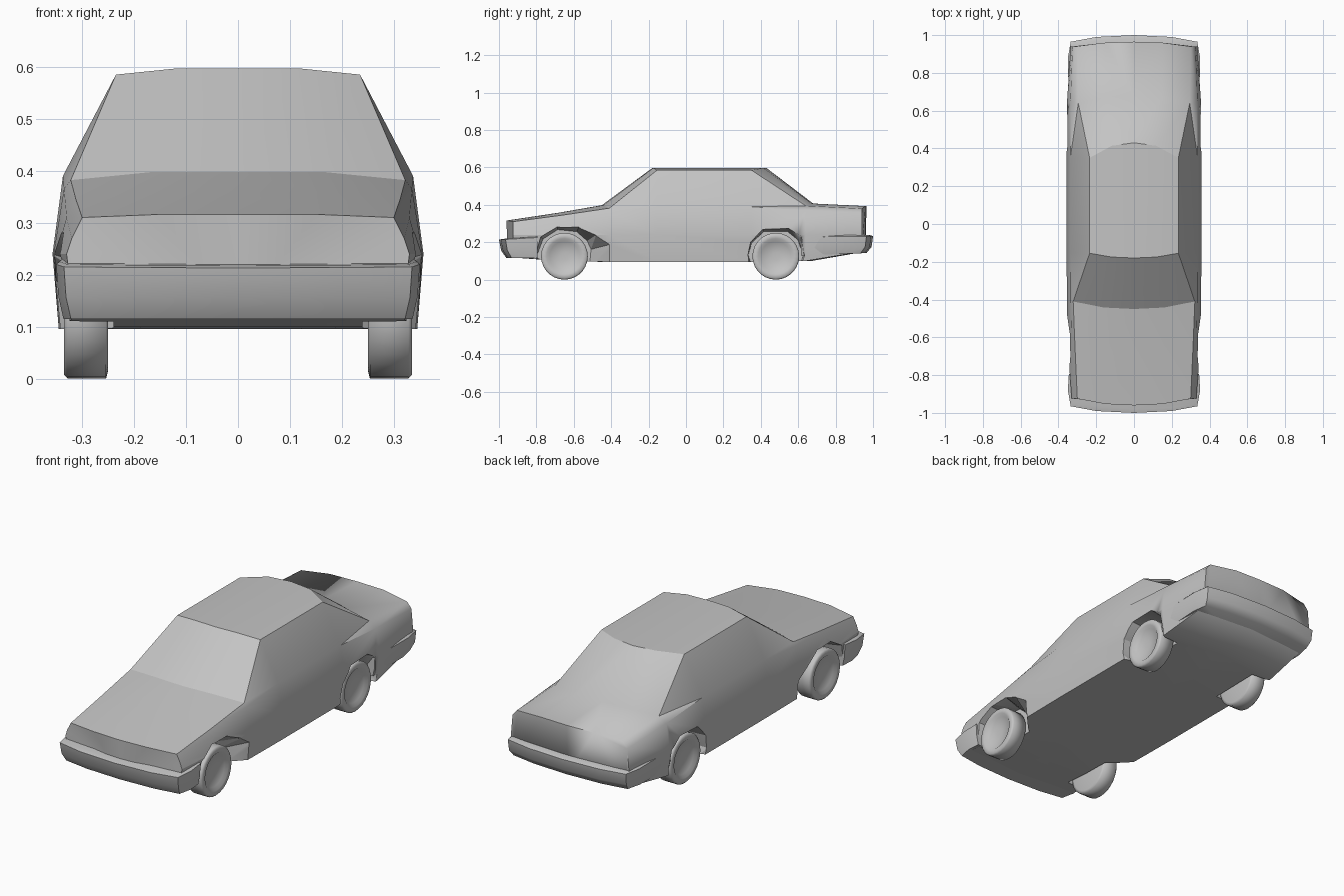
import bpy, bmesh, math
from mathutils import Vector

default = bpy.data.objects.get("Cube")
if default:
    bpy.data.objects.remove(default, do_unlink=True)

paint = bpy.data.materials.new("plain_grey")
paint.use_nodes = True
GREY = (0.55, 0.55, 0.55, 1)
paint.diffuse_color = GREY
paint.node_tree.nodes["Principled BSDF"].inputs["Base Color"].default_value = GREY


def loft(name, rings, triangulate=False):
    """Skin equal-length closed rings and cap both ends."""
    bm = bmesh.new()
    rows = [[bm.verts.new(point) for point in ring] for ring in rings]
    for lower, upper in zip(rows, rows[1:]):
        for i in range(len(lower)):
            j = (i + 1) % len(lower)
            bm.faces.new((lower[i], lower[j], upper[j], upper[i]))
    bm.faces.new(rows[0])
    bm.faces.new(rows[-1])
    if triangulate:
        bmesh.ops.triangulate(bm, faces=bm.faces[:])
    bmesh.ops.recalc_face_normals(bm, faces=bm.faces[:])
    mesh = bpy.data.meshes.new(name)
    bm.to_mesh(mesh)
    bm.free()
    mesh.materials.append(paint)
    obj = bpy.data.objects.new(name, mesh)
    bpy.context.collection.objects.link(obj)
    return obj


def shade(obj, limit):
    """Smooth every face; crease edges bent beyond limit(mean y) degrees."""
    bm = bmesh.new()
    bm.from_mesh(obj.data)
    for face in bm.faces:
        face.smooth = True
    for edge in bm.edges:
        mid_y = sum(v.co.y for v in edge.verts) / 2
        angle = math.degrees(edge.calc_face_angle(0))
        edge.smooth = angle < limit(mid_y)
    bm.to_mesh(obj.data)
    bm.free()


def section(y, y_mid, floor, sill, belt, shoulder, z_shoulder, edge, z_edge, z_mid):
    """Mirrored body cross-section, bowed towards y_mid at the centre."""
    bow = y + (y_mid - y) * 0.8
    half = [(sill, y, floor), (belt, y, 0.24), (shoulder, y, z_shoulder),
            (edge, y, z_edge), (edge / 2, bow, z_mid)]
    mirrored = [(-x, b, z) for x, b, z in half]
    return [(0, bow, floor)] + half + [(0, y_mid, z_mid)] + mirrored[::-1]


# Body shell: nose, bonnet, cowl, roof front, roof rear, boot front, tail
body = loft("body", [section(*s) for s in (
    (-.925, -.96, .12, .315, .33, .32, .27, .30, .31, .316),
    (-.66, -.68, .1, .335, .35, .33, .31, .312, .345, .358),
    (-.41, -.45, .095, .342, .355, .335, .365, .322, .382, .398),
    (-.155, -.18, .095, .345, .357, .337, .39, .235, .585, .597),
    (.35, .43, .095, .345, .357, .337, .39, .235, .585, .597),
    (.64, .68, .1, .34, .355, .337, .37, .295, .395, .407),
    (.94, .965, .15, .32, .335, .325, .35, .30, .38, .393),
)], triangulate=True)

# Wheel arches: flared openings that narrow to a ring around each wheel
AXLE_Z = 0.125
FRONT_Y, REAR_Y = -0.65, 0.48
ARCHES = {
    FRONT_Y: [(-.81, 0), (-.81, .13), (-.78, .23), (-.69, .285),
              (-.57, .285), (-.48, .24), (-.4, .19), (-.38, 0)],
    REAR_Y: [(.33, 0), (.33, .13), (.345, .2), (.41, .27),
             (.55, .275), (.62, .23), (.635, .13), (.635, 0)],
}
cutters = []
for axle_y, outline in ARCHES.items():
    hub = Vector((axle_y, AXLE_Z))
    inner = [hub + (Vector(p) - hub).normalized() * 0.147 for p in outline]
    for side in (1, -1):
        rings = [[(side * x, y, z) for y, z in ring]
                 for x, ring in ((.24, inner), (.36, outline), (.4, outline))]
        cutter = loft("arch_cutter", rings, triangulate=True)
        cutter.hide_render = True
        cutters.append(cutter)

bpy.context.view_layer.objects.active = body
for cutter in cutters:
    cut = body.modifiers.new("arch", 'BOOLEAN')
    cut.operation = 'DIFFERENCE'
    cut.solver = 'EXACT'
    cut.object = cutter
    bpy.ops.object.modifier_apply(modifier=cut.name)
for cutter in cutters:
    bpy.data.objects.remove(cutter, do_unlink=True)
shade(body, lambda y: 24 if y < 0.5 else 80)


# Bumpers: wrap-around plan outline, tucked in towards the bottom
def bumper(name, direction, start, levels):
    plan = [(.345, start), (.35, .88), (.335, .965), (.2, .99), (0, 1)]
    plan += [(-x, y) for x, y in plan[-2::-1]]
    rings = []
    for z_start, z_end, tuck in levels:
        ring = []
        for x, y in plan:
            along = (y - start) / (1 - start)
            z = z_start + (z_end - z_start) * along
            ring.append((x * (1 - tuck), direction * (y - tuck * along), z))
        rings.append(ring)
    shade(loft(name, rings), lambda y: 50)


bumper("front_bumper", -1, 0.795,
       [(.115, .115, .04), (.16, .155, .012), (.225, .213, 0), (.23, .218, .02)])
bumper("rear_bumper", 1, 0.615,
       [(.13, .142, .035), (.17, .175, .008), (.228, .232, 0), (.233, .24, .02)])

# Wheels: turned tyre profile with a dished outer face
TYRE = [(.25, .02), (.25, .11), (.254, .125), (.328, .125), (.335, .118),
        (.335, .095), (.322, .08), (.316, .02)]
TURNS = [math.tau * i / 28 for i in range(28)]
for end, axle_y in (("front", FRONT_Y), ("rear", REAR_Y)):
    for label, side in (("left", 1), ("right", -1)):
        rings = [[(side * x, axle_y + r * math.cos(a), AXLE_Z + r * math.sin(a))
                  for a in TURNS] for x, r in TYRE]
        shade(loft(f"{end}_{label}_wheel", rings), lambda y: 75)
